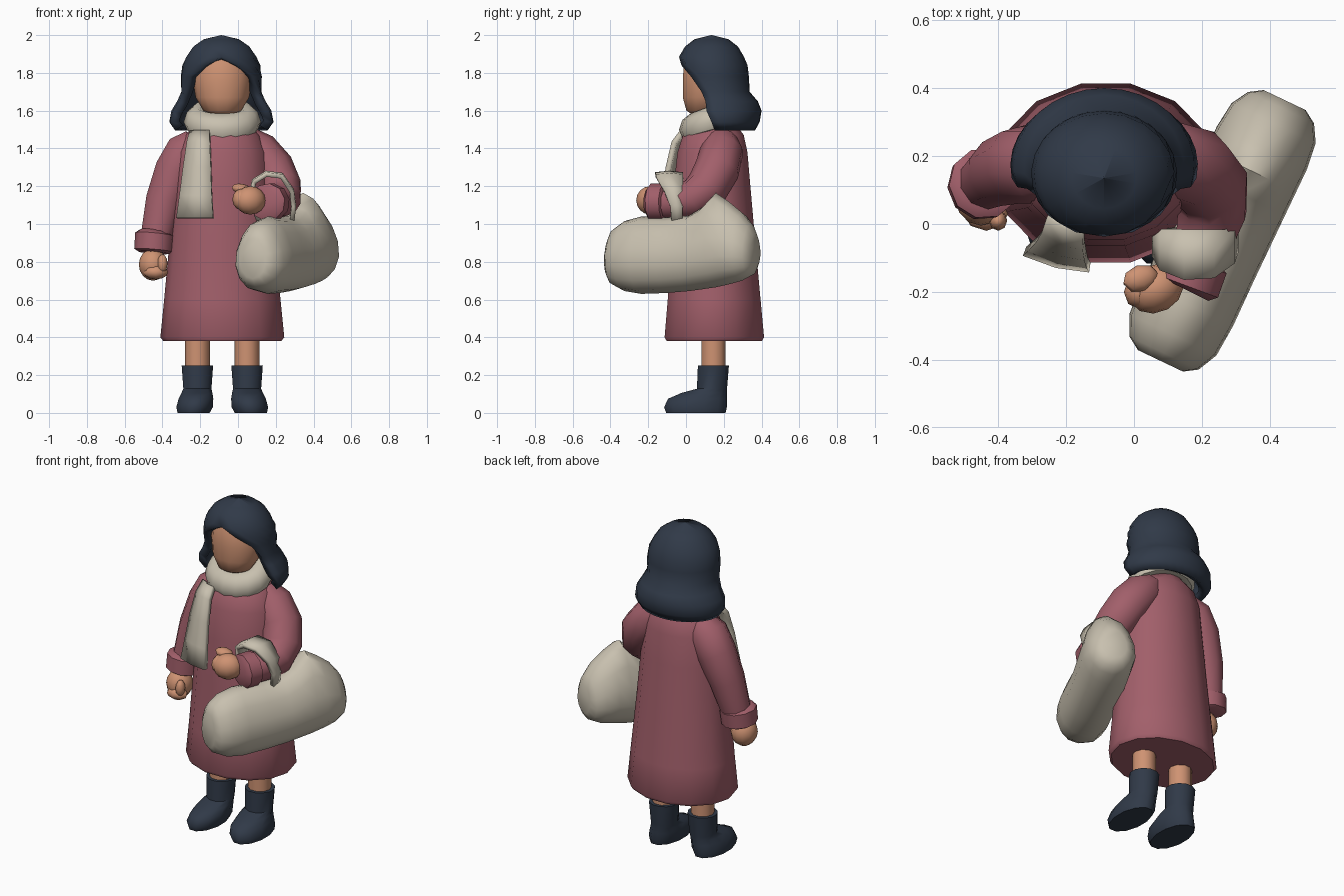
import bpy, bmesh, math
from mathutils import Vector, Matrix

if "Cube" in bpy.data.objects:
    bpy.data.objects.remove(bpy.data.objects["Cube"])


def material(name, rgb):
    m = bpy.data.materials.new(name)
    m.diffuse_color = (*rgb, 1)
    m.use_nodes = True
    m.node_tree.nodes["Principled BSDF"].inputs["Base Color"].default_value = m.diffuse_color
    return m


COAT = material("dusty rose", (0.36, 0.115, 0.145))
SKIN = material("skin", (0.62, 0.29, 0.17))
NAVY = material("dark navy", (0.03, 0.042, 0.065))
CREAM = material("cream", (0.58, 0.53, 0.43))
CX = -0.083


def finish(name, bm, mat, thick=0, offset=-1, angle=50):
    bmesh.ops.remove_doubles(bm, verts=bm.verts, dist=0.0005)
    bmesh.ops.recalc_face_normals(bm, faces=bm.faces)
    me = bpy.data.meshes.new(name)
    bm.to_mesh(me)
    bm.free()
    me.materials.append(mat)
    ob = bpy.data.objects.new(name, me)
    bpy.context.collection.objects.link(ob)
    bpy.ops.object.select_all(action='DESELECT')
    ob.select_set(True)
    bpy.context.view_layer.objects.active = ob
    bpy.ops.object.shade_smooth_by_angle(angle=math.radians(angle))
    if thick:
        s = ob.modifiers.new("thickness", 'SOLIDIFY')
        s.thickness, s.offset = thick, offset
    return ob


def loft(name, rows, mat, closed=True, caps=True, ring=False, **kw):
    """Skin a list of point rows; ring joins the last row to the first."""
    bm = bmesh.new()
    vs = [[bm.verts.new(p) for p in r] for r in rows]
    n = len(rows[0])
    for i in range(len(vs) if ring else len(vs) - 1):
        a, b = vs[i], vs[(i + 1) % len(vs)]
        for j in range(n if closed else n - 1):
            k = (j + 1) % n
            bm.faces.new((a[j], a[k], b[k], b[j]))
    if closed and caps:
        bm.faces.new(vs[0])
        bm.faces.new(vs[-1])
    return finish(name, bm, mat, **kw)


def oval(cx, cy, z, rx, ry, n, gap=0.0):
    """Horizontal ring from the front; a gap leaves it open at the front."""
    if gap is None:
        angs = [2 * math.pi * (i + 0.5) / n for i in range(n)]
    else:
        angs = [gap + (2 * math.pi - 2 * gap) * i / n for i in range(n + 1)]
    return [(cx + rx * math.sin(a), cy - ry * math.cos(a), z) for a in angs]


def tube(name, pts, mat, n=10):
    """Tube through (x, y, z, radius) points."""
    p = [Vector(q[:3]) for q in pts]
    u = Vector((0.3, 1, 0.2))
    rows = []
    for i, c in enumerate(p):
        t = (p[min(i + 1, len(p) - 1)] - p[max(i - 1, 0)]).normalized()
        u = (u - t * u.dot(t)).normalized()
        v = t.cross(u)
        rows.append([c + pts[i][3] * (u * math.cos(k * math.tau / n) + v * math.sin(k * math.tau / n))
                     for k in range(n)])
    return loft(name, rows, mat)


def blob(name, loc, size, mat, rot=(0, 0, 0), u=12, v=8):
    bm = bmesh.new()
    bmesh.ops.create_uvsphere(bm, u_segments=u, v_segments=v, radius=1)
    m = Matrix.Translation(loc)
    for a, ax in zip(rot, "XYZ"):
        m = m @ Matrix.Rotation(a, 4, ax)
    bmesh.ops.transform(bm, matrix=m @ Matrix.Diagonal((*size, 1)), verts=bm.verts)
    return finish(name, bm, mat)


# coat body: z, half width, half depth, centre y
coat = [(0.38, .312, .258, .15), (0.40, .328, .27, .15), (0.6, .308, .252, .149),
        (0.9, .28, .23, .143), (1.2, .255, .208, .138), (1.38, .24, .19, .14),
        (1.47, .20, .165, .145), (1.54, .12, .11, .15)]
loft("coat", [oval(CX, cy, z, rx, ry, 14, None) for z, rx, ry, cy in coat], COAT)

# legs and boots
boot = [(0, .088, -.11, .215), (.03, .10, -.122, .222), (.075, .095, -.10, .222), (.105, .085, -.03, .22),
        (.128, .077, .055, .22), (.25, .086, .06, .23)]
for side, x, out in (("right", -.215, -1), ("left", .048, 1)):
    tube(side + "_leg", [(x, .145, .2, .066), (x, .145, .45, .066)], SKIN)
    rows = [oval(x + out * max(0, .02 * (1 - z / .12)), (a + b) / 2, z, rx, (b - a) / 2, 12, None)
            for z, rx, a, b in boot]
    loft(side + "_boot", rows, NAVY)

# sleeves and turned cuffs
tube("right_sleeve", [(-.22, .17, 1.43, .085), (-.27, .175, 1.385, .115), (-.33, .175, 1.28, .115),
                      (-.39, .155, 1.12, .103), (-.435, .125, .92, .085)], COAT)
tube("right_cuff", [(-.438, .122, .955, .082), (-.44, .12, .945, .105), (-.447, .114, .86, .103),
                    (-.448, .113, .848, .08)], COAT)
tube("left_sleeve", [(.04, .19, 1.44, .085), (.10, .19, 1.385, .115), (.18, .165, 1.29, .12),
                     (.225, .11, 1.19, .115), (.23, .04, 1.135, .105), (.205, -.05, 1.115, .088),
                     (.175, -.13, 1.11, .082)], COAT)
tube("left_cuff", [(.185, -.10, 1.115, .08), (.18, -.112, 1.115, .10), (.155, -.182, 1.115, .10),
                   (.15, -.192, 1.115, .078)], COAT)

# fists with thumbs and curled fingers
blob("right_hand", (-.45, .075, .785), (.075, .08, .085), SKIN)
blob("right_thumb", (-.40, .01, .79), (.027, .03, .05), SKIN, u=8, v=6)
blob("right_fingers", (-.435, .03, .745), (.065, .05, .038), SKIN, u=8, v=6)
blob("left_hand", (.065, -.19, 1.125), (.085, .07, .075), SKIN, rot=(0, 0, .5))
blob("left_thumb", (.02, -.16, 1.185), (.055, .04, .028), SKIN, rot=(0, .2, .3), u=8, v=6)
blob("left_fingers", (.015, -.2, 1.13), (.045, .05, .055), SKIN, u=8, v=6)

# head and neck
head = [(1.575, .05, .05, .09), (1.60, .10, .09, .09), (1.67, .142, .125, .105), (1.76, .155, .135, .115),
        (1.86, .15, .14, .125), (1.92, .11, .11, .13)]
loft("head", [oval(CX, cy, z, rx, ry, 14, None) for z, rx, ry, cy in head], SKIN)
tube("neck", [(CX, .14, 1.5, .075), (CX, .125, 1.66, .075)], SKIN)

# hair shell, open around the face: z, half width, half depth, centre y, gap
hair = [(2.0, .001, .001, .135, 0), (1.978, .095, .09, .135, 0), (1.94, .15, .14, .135, 0),
        (1.885, .188, .172, .135, 0), (1.84, .207, .183, .143, .42), (1.78, .215, .187, .146, .88),
        (1.70, .212, .187, .15, 1.2), (1.65, .235, .215, .165, 1.28), (1.60, .265, .23, .17, 1.3),
        (1.54, .276, .218, .172, 1.4), (1.495, .245, .19, .175, 1.45)]
loft("hair", [oval(CX - .005, cy, z, rx, ry, 18, g) for z, rx, ry, cy, g in hair], NAVY,
     closed=False, thick=.05)

# scarf loop, low at the front
rows = []
for i in range(16):
    a = math.tau * i / 16
    s, c = math.sin(a), -math.cos(a)
    rows.append([(CX + (.145 + .06 * math.cos(b)) * s, .135 + (.112 + .06 * math.cos(b)) * c,
                  1.56 + .042 * c + .066 * math.sin(b) - .02 * math.cos(b))
                 for b in [math.tau * k / 8 for k in range(8)]])
loft("scarf_loop", rows, CREAM, ring=True, caps=False)

# scarf tail: z, left x, right x, y
tail = [(1.49, -.25, -.15, -.01), (1.43, -.265, -.148, -.055), (1.3, -.285, -.143, -.085),
        (1.15, -.305, -.138, -.105), (1.03, -.322, -.13, -.12)]
loft("scarf_tail", [[(a, y + .04, z), ((a + b) / 2, y + .005, z), (b, y - .008, z)] for z, a, b, y in tail],
     CREAM, closed=False, thick=.03, offset=0)

# carried sack: position on axis, half width, bottom, top
AX, SIDE, MID = Vector((.43, .903, 0)), Vector((.903, -.43, 0)), Vector((.265, -.01, 0))
sack = [(-.435, .075, .71, .93), (-.41, .115, .675, .975), (-.35, .145, .645, 1.015), (-.25, .152, .63, 1.04),
        (-.1, .15, .635, 1.035), (.03, .15, .645, 1.045), (.11, .15, .655, 1.09), (.185, .15, .665, 1.165),
        (.26, .15, .68, 1.12), (.34, .14, .70, 1.06), (.39, .11, .725, 1.0), (.415, .07, .77, .95)]
rows = []
for t, w, lo, hi in sack:
    row = []
    for k in range(14):
        a = math.tau * k / 14
        up = math.cos(a)
        zc = lo + .46 * min(hi - lo, .42)
        z = zc + up * ((hi - zc) if up > 0 else (zc - lo))
        wide = w * math.copysign(abs(math.sin(a)) ** .85, math.sin(a)) * (1 - .22 * max(up, 0))
        row.append(MID + AX * t + SIDE * wide + Vector((0, 0, z)))
    rows.append(row)
loft("sack", rows, CREAM)

# sack strap over the forearm: x, y, z, half width
strap = [(.12, -.04, 1.0, .03), (.065, -.055, 1.14, .04), (.085, -.075, 1.23, .06), (.15, -.09, 1.27, .073),
         (.23, -.088, 1.26, .07), (.285, -.065, 1.18, .05), (.295, -.05, 1.10, .033), (.285, -.048, 1.01, .028)]
loft("sack_strap", [[(x, y - w, z - .008), (x, y, z), (x, y + w, z - .008)] for x, y, z, w in strap],
     CREAM, closed=False, thick=.025, offset=0)
